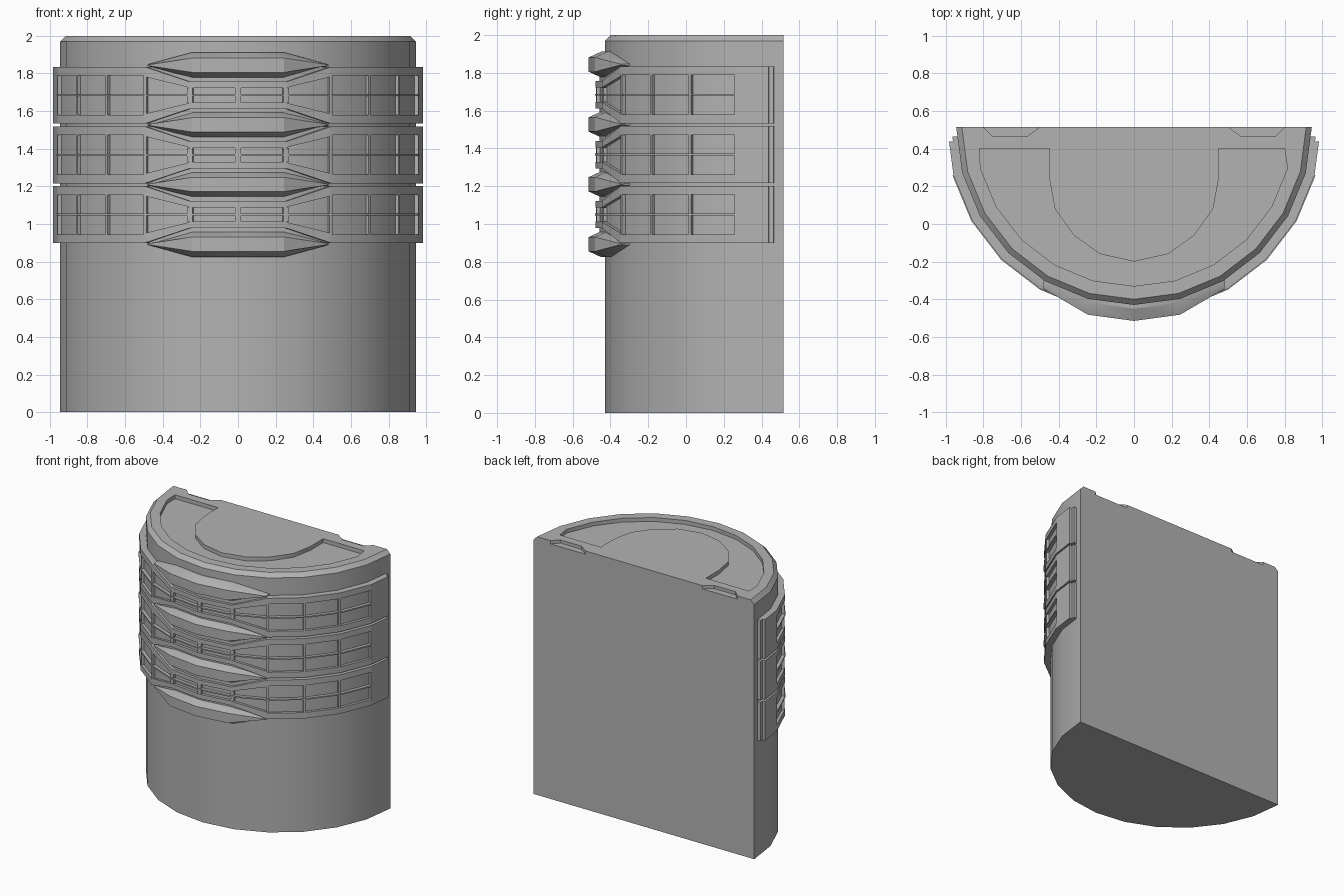
import bpy, bmesh, math

CY = 0.515          # centre of the half round, on the flat back
STEP = 15           # degrees per facet
RAD = math.radians

cube = bpy.data.objects.get("Cube")
if cube:
    bpy.data.objects.remove(cube, do_unlink=True)

grey = bpy.data.materials.new("plain_grey")
grey.use_nodes = True
grey.diffuse_color = (0.45, 0.45, 0.45, 1)
bsdf = grey.node_tree.nodes["Principled BSDF"]
bsdf.inputs["Base Color"].default_value = grey.diffuse_color
bsdf.inputs["Roughness"].default_value = 0.7


def arc(a, r):
    """Point on the faceted arc; angle 0 faces the front."""
    k = r * math.cos(RAD(STEP / 2)) / math.cos(RAD(a % STEP - STEP / 2))
    return k * math.sin(RAD(a)), CY - k * math.cos(RAD(a))


def loft(bm, rings):
    """Join closed rings of equal length and cap both ends."""
    rows = [[bm.verts.new(p) for p in ring] for ring in rings]
    n = len(rows[0])
    for a, b in zip(rows, rows[1:]):
        for i in range(n):
            bm.faces.new((a[i], a[(i + 1) % n], b[(i + 1) % n], b[i]))
    bm.faces.new(rows[0])
    bm.faces.new(rows[-1])


def finish(name, bm):
    bmesh.ops.recalc_face_normals(bm, faces=bm.faces)
    mesh = bpy.data.meshes.new(name)
    bm.to_mesh(mesh)
    bm.free()
    mesh.materials.append(grey)
    ob = bpy.data.objects.new(name, mesh)
    bpy.context.collection.objects.link(ob)
    bpy.ops.object.select_all(action="DESELECT")
    ob.select_set(True)
    bpy.context.view_layer.objects.active = ob
    return ob


def prism(name, outline, z0, z1):
    bm = bmesh.new()
    loft(bm, [[(x, y, z) for x, y in outline] for z in (z0, z1)])
    return finish(name, bm)


def slab(bm, cols, r0, r1):
    """Curved plate from columns of (angle, low z, high z)."""
    rings = []
    for a, lo, hi in cols:
        xi, yi = arc(a, r0)
        xo, yo = arc(a, r1)
        rings.append([(xi, yi, lo), (xo, yo, lo), (xo, yo, hi), (xi, yi, hi)])
    loft(bm, rings)


def both_sides(half):
    return [(-a, lo, hi) for a, lo, hi in reversed(half) if a] + half


# Half round body with a chamfered top rim
bm = bmesh.new()
angles = range(-90, 91, STEP)
loft(bm, [[(*arc(a, r), z) for a in angles]
          for r, z in ((0.945, 0), (0.945, 1.97), (0.915, 2))])
body = finish("body", bm)

# U-shaped channel and two rear notches sunk into the top
outer = [(-0.82, 0.4)] + [arc(a, 0.845) for a in range(-75, 76, STEP)] + [(0.8, 0.4)]
inner = [(0.45, 0.4), (0.45, 0.24), (0.42, 0.08), (0.32, -0.06), (0.18, -0.16), (0, -0.2)]
inner += [(-x, y) for x, y in reversed(inner[:-1])]
cutters = [prism("channel_cutter", outer + inner, 1.97, 2.1)]
for s in (-1, 1):
    notch = [(s * 0.81, 0.53), (s * 0.8, 0.515), (s * 0.75, 0.465),
             (s * 0.57, 0.465), (s * 0.5, 0.515), (s * 0.49, 0.53)]
    cutters.append(prism("notch_cutter", notch, 1.975, 2.1))
bpy.ops.object.select_all(action="DESELECT")
bpy.context.view_layer.objects.active = body
for cutter in cutters:
    cutter.hide_render = True
    mod = body.modifiers.new("cut", "BOOLEAN")
    mod.operation = "DIFFERENCE"
    mod.solver = "EXACT"
    mod.object = cutter
    bpy.ops.object.modifier_apply(modifier=mod.name)
    bpy.data.objects.remove(cutter, do_unlink=True)
body.select_set(True)
bpy.ops.object.shade_smooth_by_angle(angle=RAD(25))

# Three window bands wrapped around the upper body
HALF, TALL, SLIM, WAIST = 0.151, 0.105, 0.038, 0.072
FLOOR, FACE = 0.972, 0.993
for i in range(3):
    zc = 1.05 + 0.317 * i
    bm = bmesh.new()
    # recessed backing with slightly longer ends
    ends = [(a, zc - HALF, zc + HALF) for a in (0, 15, 30, 45, 60, 75, 85.5)]
    ends.append((87, zc - HALF, zc + HALF))
    slab(bm, both_sides(ends), 0.93, FLOOR)
    # upper and lower borders, pinched in the middle
    edge = [(0, SLIM, WAIST), (15, SLIM, WAIST), (16, SLIM + 0.006, WAIST + 0.005),
            (29, TALL - 0.01, HALF - 0.005), (30, TALL, HALF), (45, TALL, HALF),
            (60, TALL, HALF), (75, TALL, HALF)]
    for s in (-1, 1):
        border = [(a, zc + s * lo, zc + s * hi) for a, lo, hi in edge]
        slab(bm, both_sides(border), 0.95, FACE)
        # solid band ends
        slab(bm, [(s * a, zc - HALF, zc + HALF) for a in (75, 85.5)], 0.95, FACE)
    # upright window bars
    for a in (-60, -45, -30, -15, 0, 15, 30, 45, 60):
        h = SLIM if abs(a) <= 15 else TALL
        w = 0.9 if abs(a) <= 15 else 0.5
        slab(bm, [(a + d, zc - h, zc + h) for d in (-w, 0, w)], 0.95, FACE - 0.002)
    # long middle rail
    rail = [(a, zc - 0.005, zc + 0.005) for a in range(0, 76, STEP)]
    slab(bm, both_sides(rail), 0.95, FACE + 0.005)
    finish(f"window_band_{i + 1}", bm)
    bpy.ops.object.shade_smooth_by_angle(angle=RAD(25))

# Four bevelled front bumpers between the bands
for i in range(4):
    zc = 0.893 + 0.317 * i
    bm = bmesh.new()
    rings = []
    for x, front, back, k in ((-0.48, -0.345, -0.25, 0.06), (-0.245, -0.482, -0.36, 1),
                              (0, -0.515, -0.38, 1), (0.245, -0.482, -0.36, 1),
                              (0.48, -0.345, -0.25, 0.06)):
        mid = front + 0.065 * max(k, 0.5)
        section = ((front, 0.038), (front, -0.038), (mid, -0.068),
                   (back, -0.068), (back, 0.068), (mid, 0.068))
        rings.append([(x, y, zc + k * z) for y, z in section])
    loft(bm, rings)
    finish(f"front_bumper_{i + 1}", bm)
    bpy.ops.object.shade_smooth_by_angle(angle=RAD(20))
